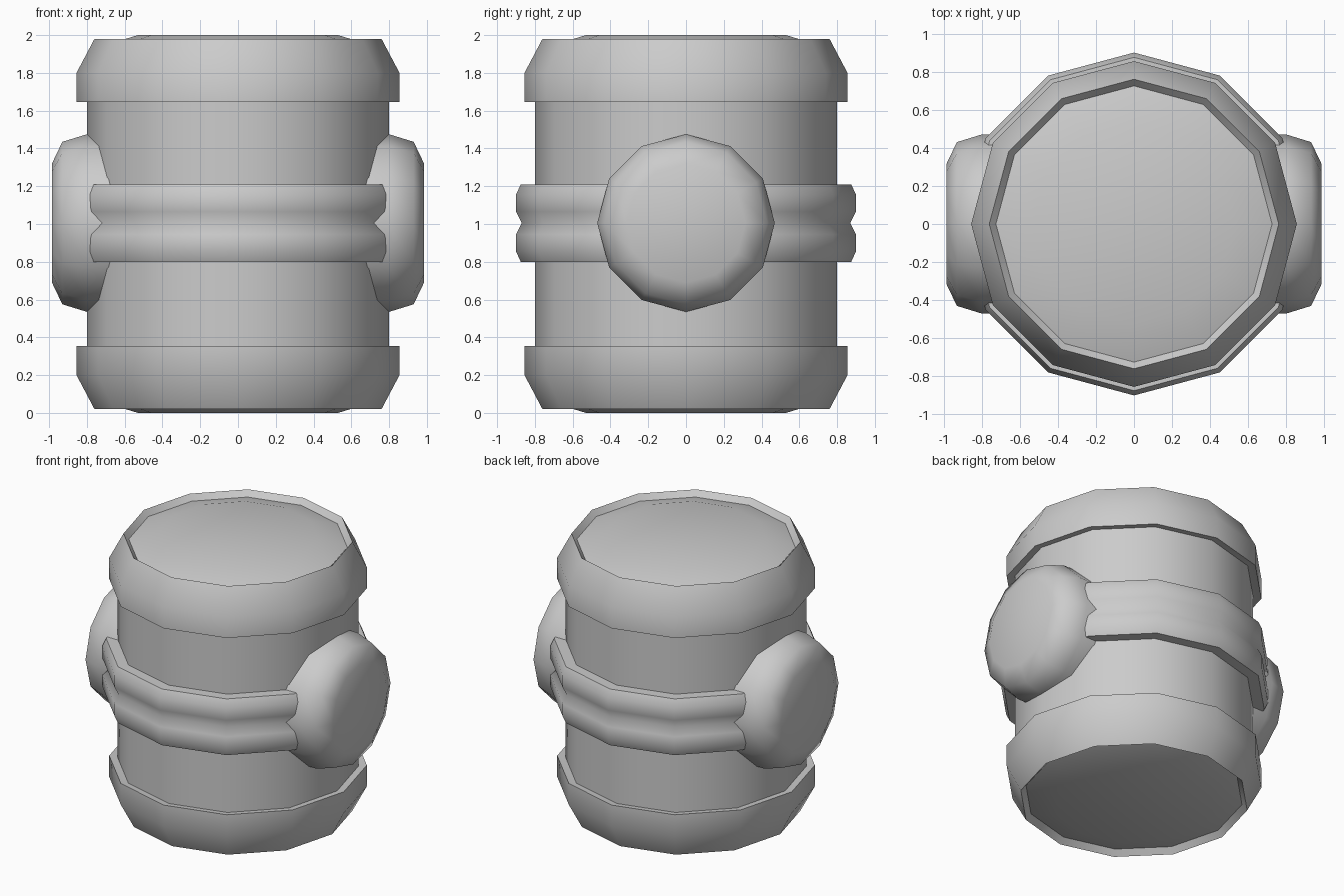
import bpy, math
from mathutils import Matrix, Vector

if "Cube" in bpy.data.objects:
    bpy.data.objects.remove(bpy.data.objects["Cube"])

SIDES = 12


def lathe(name, profile, matrix=Matrix(), closed=False, angle=40):
    """Spin a (radius, height) profile around z into a 12-sided solid."""
    verts, faces, rings = [], [], []
    for r, h in profile:
        n = SIDES if r > 0 else 1
        rings.append([len(verts) + i for i in range(n)])
        for i in range(n):
            a = 2 * math.pi * i / SIDES
            verts.append(matrix @ Vector((r * math.cos(a), r * math.sin(a), h)))
    pairs = list(zip(rings, rings[1:]))
    if closed:
        pairs.append((rings[-1], rings[0]))
    for a, b in pairs:
        for i in range(SIDES):
            j = (i + 1) % SIDES
            if len(a) == 1:
                faces.append((a[0], b[j], b[i]))
            elif len(b) == 1:
                faces.append((a[i], a[j], b[0]))
            else:
                faces.append((a[i], a[j], b[j], b[i]))
    mesh = bpy.data.meshes.new(name)
    mesh.from_pydata(verts, [], faces)
    obj = bpy.data.objects.new(name, mesh)
    bpy.context.collection.objects.link(obj)
    bpy.ops.object.select_all(action='DESELECT')
    obj.select_set(True)
    bpy.context.view_layer.objects.active = obj
    # consistent outward normals
    bpy.ops.object.mode_set(mode='EDIT')
    bpy.ops.mesh.select_all(action='SELECT')
    bpy.ops.mesh.normals_make_consistent(inside=False)
    bpy.ops.object.mode_set(mode='OBJECT')
    bpy.ops.object.shade_smooth_by_angle(angle=math.radians(angle))
    return obj


# barrel, closed at both ends inside the caps
lathe("barrel_body", [(0, 0.3), (0.8, 0.3), (0.8, 1.7), (0, 1.7)])

# end caps: chamfered rim with a recessed, raised-centre lid
cap = [(0, 1.66), (0.79, 1.655), (0.855, 1.645), (0.855, 1.8), (0.76, 1.98),
       (0.725, 1.94), (0.53, 2.0), (0, 2.0)]
lathe("top_cap", cap)
lathe("bottom_cap", [(r, 2.0 - h) for r, h in cap])

# double-ridged belt
half = [(0.875, 0.205), (0.9, 0.15), (0.9, 0.06)]
belt = ([(0.78, 1.21)] + [(r, 1.005 + h) for r, h in half] + [(0.87, 1.005)]
        + [(r, 1.005 - h) for r, h in reversed(half)] + [(0.78, 0.80)])
lathe("belt", belt, closed=True, angle=60)

# round side bosses
boss = [(0, 0.6), (0.47, 0.6), (0.47, 0.8), (0.43, 0.93), (0.315, 0.985), (0, 0.985)]
for name, sign in (("right_boss", 1), ("left_boss", -1)):
    turn = Matrix.Translation((0, 0, 1.005)) @ Matrix.Rotation(sign * math.pi / 2, 4, 'Y')
    lathe(name, boss, turn, angle=75)
